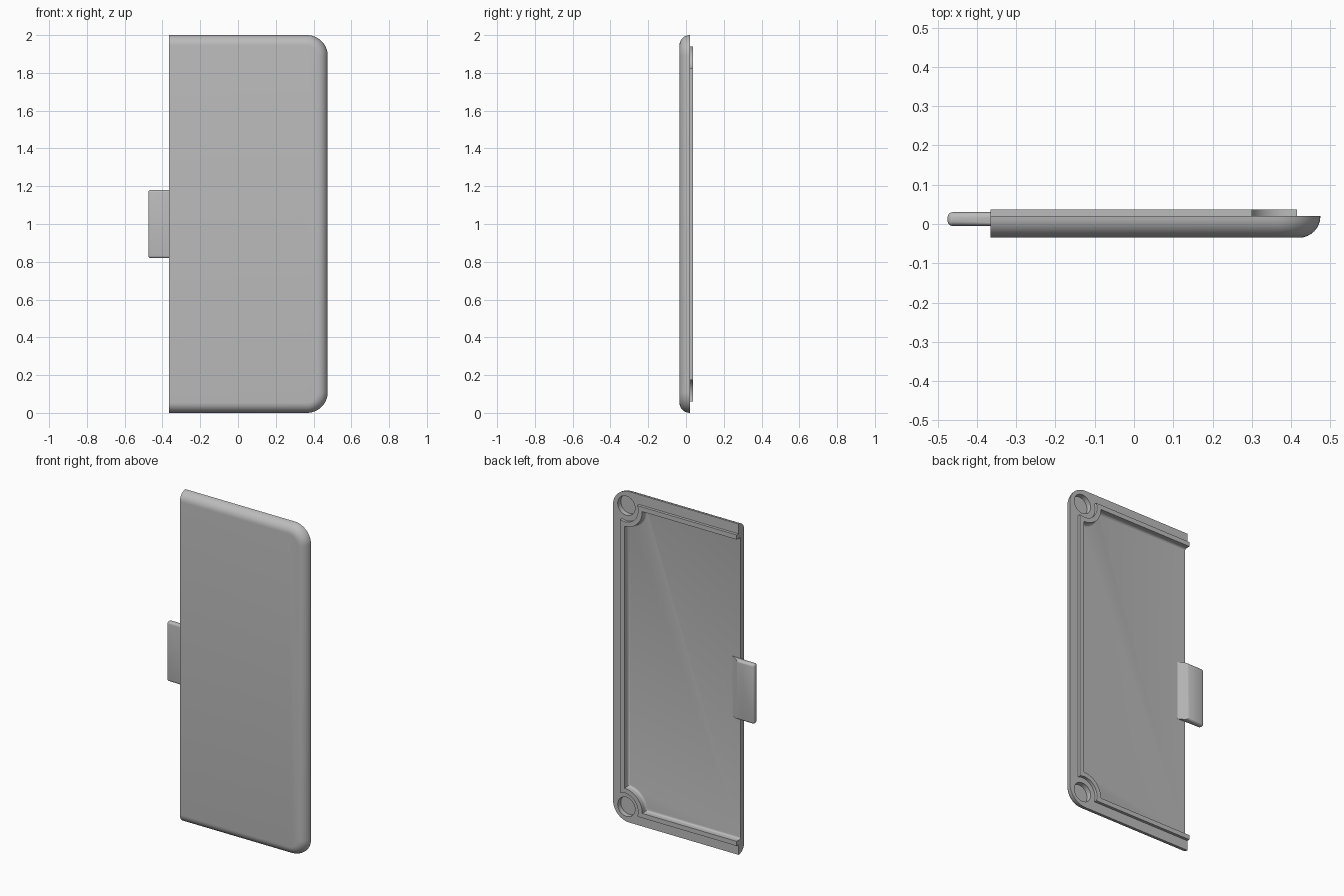
import bpy, bmesh, math

if "Cube" in bpy.data.objects:
    bpy.data.objects.remove(bpy.data.objects["Cube"])

OPEN_X, SIDE_X, HEIGHT = -0.365, 0.475, 2.0
FRONT, FLOOR, RIM, LIP = -0.035, 0.0, 0.02, 0.037
INSET, THICK = 0.06, 0.028      # lip position and width
HOLE = 0.09                     # hole centre distance from the edges

grey = bpy.data.materials.new("plain grey")
grey.use_nodes = True
grey.diffuse_color = (0.5, 0.5, 0.5, 1)
grey.node_tree.nodes["Principled BSDF"].inputs["Base Color"].default_value = (0.5, 0.5, 0.5, 1)


def finish(name, bm):
    bmesh.ops.recalc_face_normals(bm, faces=bm.faces[:])
    mesh = bpy.data.meshes.new(name)
    bm.to_mesh(mesh)
    bm.free()
    mesh.materials.append(grey)
    obj = bpy.data.objects.new(name, mesh)
    bpy.context.collection.objects.link(obj)
    return obj


def loft(layers):
    """Solid through matching (x, z) outlines stacked along y."""
    bm = bmesh.new()
    rings = [[bm.verts.new((x, y, z)) for x, z in pts] for y, pts in layers]
    n = len(rings[0])
    for a, b in zip(rings, rings[1:]):
        for i in range(n):
            j = (i + 1) % n
            bm.faces.new((a[i], a[j], b[j], b[i]))
    bm.faces.new(rings[0])
    bm.faces.new(rings[-1])
    return bm


def mirrored(top):
    return top + [(x, HEIGHT - z) for x, z in reversed(top)]


def shell_outline(d):
    r = 0.11 - d
    cx, cz = SIDE_X - 0.11, HEIGHT - 0.11
    arc = [math.pi / 2 * (1 - i / 12) for i in range(13)]
    return mirrored([(OPEN_X, HEIGHT - d)] +
                    [(cx + r * math.cos(a), cz + r * math.sin(a)) for a in arc])


def lip_path(t, start=OPEN_X):
    """Line inside the rim that dips around each corner hole."""
    cx, cz, r = SIDE_X - HOLE, HEIGHT - HOLE, HOLE + t
    s = math.asin((HOLE - INSET - t) / r)
    a0, a1 = math.pi - s, 1.5 * math.pi + s
    arc = [a0 + (a1 - a0) * i / 16 for i in range(17)]
    return mirrored([(start, HEIGHT - INSET - t)] +
                    [(cx + r * math.cos(a), cz + r * math.sin(a)) for a in arc])


def cut(target, cutter):
    cutter.hide_render = True
    mod = target.modifiers.new("cut", "BOOLEAN")
    mod.operation, mod.solver, mod.object = "DIFFERENCE", "EXACT", cutter
    bpy.context.view_layer.objects.active = target
    bpy.ops.object.modifier_apply(modifier=mod.name)
    bpy.data.objects.remove(cutter)


# Cover shell with a rounded front edge
R = RIM - FRONT
layers = []
for i in range(9):
    a = math.pi / 2 * i / 8
    layers.append((RIM - R * math.sin(a), shell_outline(R * (1 - math.cos(a)))))
shell = finish("cover_shell", loft(layers))

# Shallow recess in the back, filleted at the floor
F = 0.012
recess = []
for i in range(5):
    a = math.pi / 2 * i / 4
    recess.append((FLOOR + F * (1 - math.cos(a)),
                   lip_path(THICK + F * (1 - math.sin(a)), OPEN_X - 0.1)))
recess.append((0.06, lip_path(THICK, OPEN_X - 0.1)))
cut(shell, finish("recess_cutter", loft(recess)))

# Round corner holes
for z in (HOLE, HEIGHT - HOLE):
    circle = [(SIDE_X - HOLE + 0.058 * math.cos(math.tau * i / 32),
               z + 0.058 * math.sin(math.tau * i / 32)) for i in range(32)]
    cut(shell, finish("hole_cutter", loft([(-0.01, circle), (0.06, circle)])))

# Raised locating lip
band = lip_path(0) + lip_path(THICK)[::-1]
lip = finish("locating_lip", loft([(RIM, band), (LIP, band)]))

# Latch tab with a ramp down to the floor
profile = [(-0.475, -0.005), (-0.475, 0.03), (-0.365, 0.03),
           (-0.31, FLOOR), (-0.31, -0.005)]
bm = bmesh.new()
ends = [[bm.verts.new((x, y, z)) for x, y in profile] for z in (0.82, 1.18)]
bm.faces.new(ends[0])
bm.faces.new(ends[1])
for i in range(len(profile)):
    j = (i + 1) % len(profile)
    bm.faces.new((ends[0][i], ends[0][j], ends[1][j], ends[1][i]))
tip = [e for e in bm.edges if min(v.co.x for v in e.verts) < -0.47]
bmesh.ops.bevel(bm, geom=tip, offset=0.013, segments=4, profile=0.5, affect="EDGES")
tab = finish("latch_tab", bm)

# Smooth shading with crisp edges
bpy.ops.object.select_all(action="DESELECT")
for obj in (shell, lip, tab):
    obj.select_set(True)
bpy.context.view_layer.objects.active = shell
bpy.ops.object.shade_smooth_by_angle(angle=math.radians(30))
